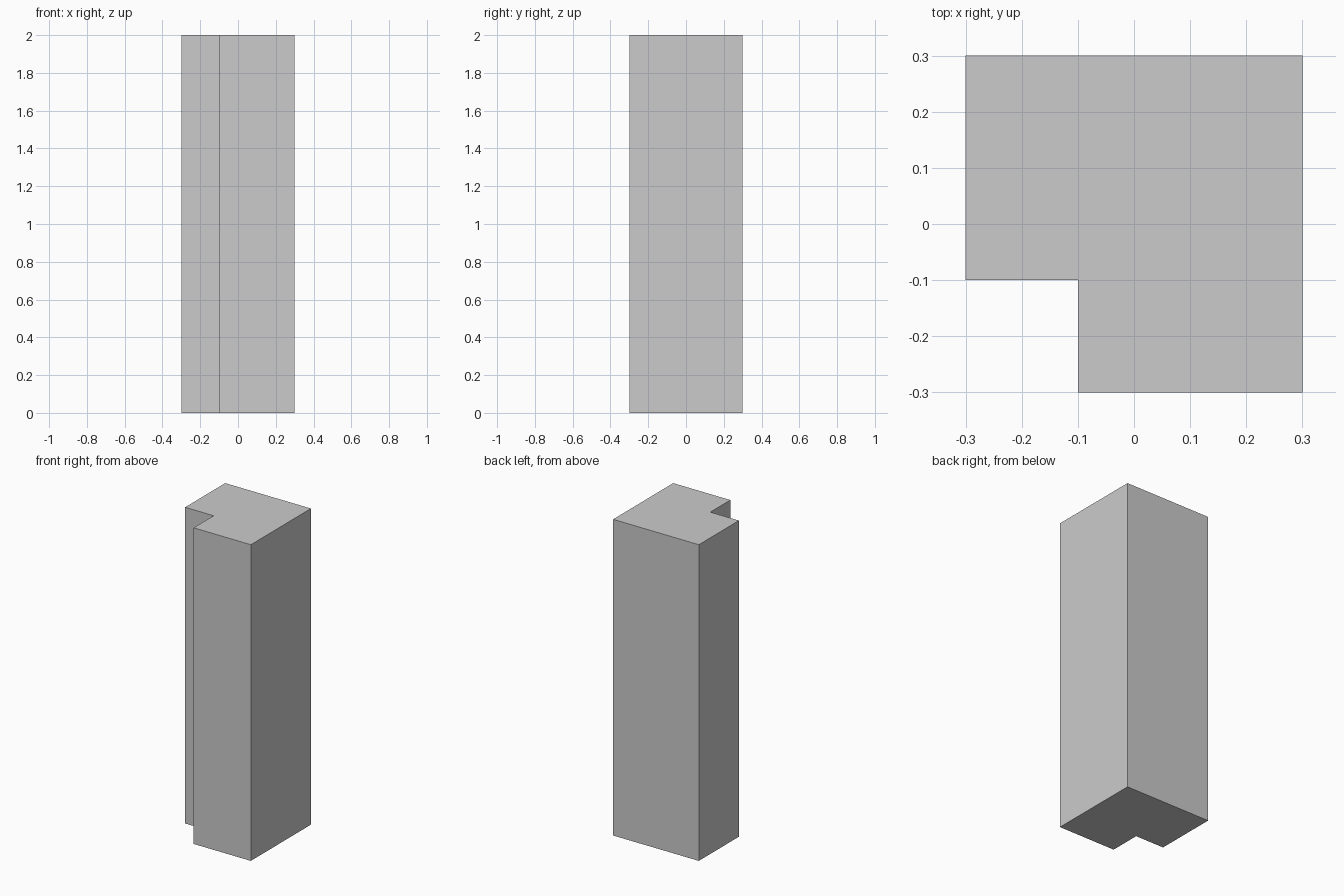
import bpy
import bmesh

if "Cube" in bpy.data.objects:
    bpy.data.objects.remove(bpy.data.objects["Cube"])

HEIGHT = 2.0
# Square column footprint with a notch cut from the front left corner
PROFILE = [(-0.1, -0.3), (0.3, -0.3), (0.3, 0.3),
           (-0.3, 0.3), (-0.3, -0.1), (-0.1, -0.1)]


def extrude_profile(name, points, height):
    """Make a closed prism by extruding a footprint upwards."""
    bm = bmesh.new()
    base = bm.faces.new([bm.verts.new((x, y, 0)) for x, y in points])
    result = bmesh.ops.extrude_face_region(bm, geom=[base], use_keep_orig=True)
    top = [g for g in result["geom"] if isinstance(g, bmesh.types.BMVert)]
    bmesh.ops.translate(bm, verts=top, vec=(0, 0, height))
    bmesh.ops.recalc_face_normals(bm, faces=bm.faces)
    mesh = bpy.data.meshes.new(name)
    bm.to_mesh(mesh)
    bm.free()
    obj = bpy.data.objects.new(name, mesh)
    bpy.context.collection.objects.link(obj)
    return obj


# Notched column
extrude_profile("notched_column", PROFILE, HEIGHT)
